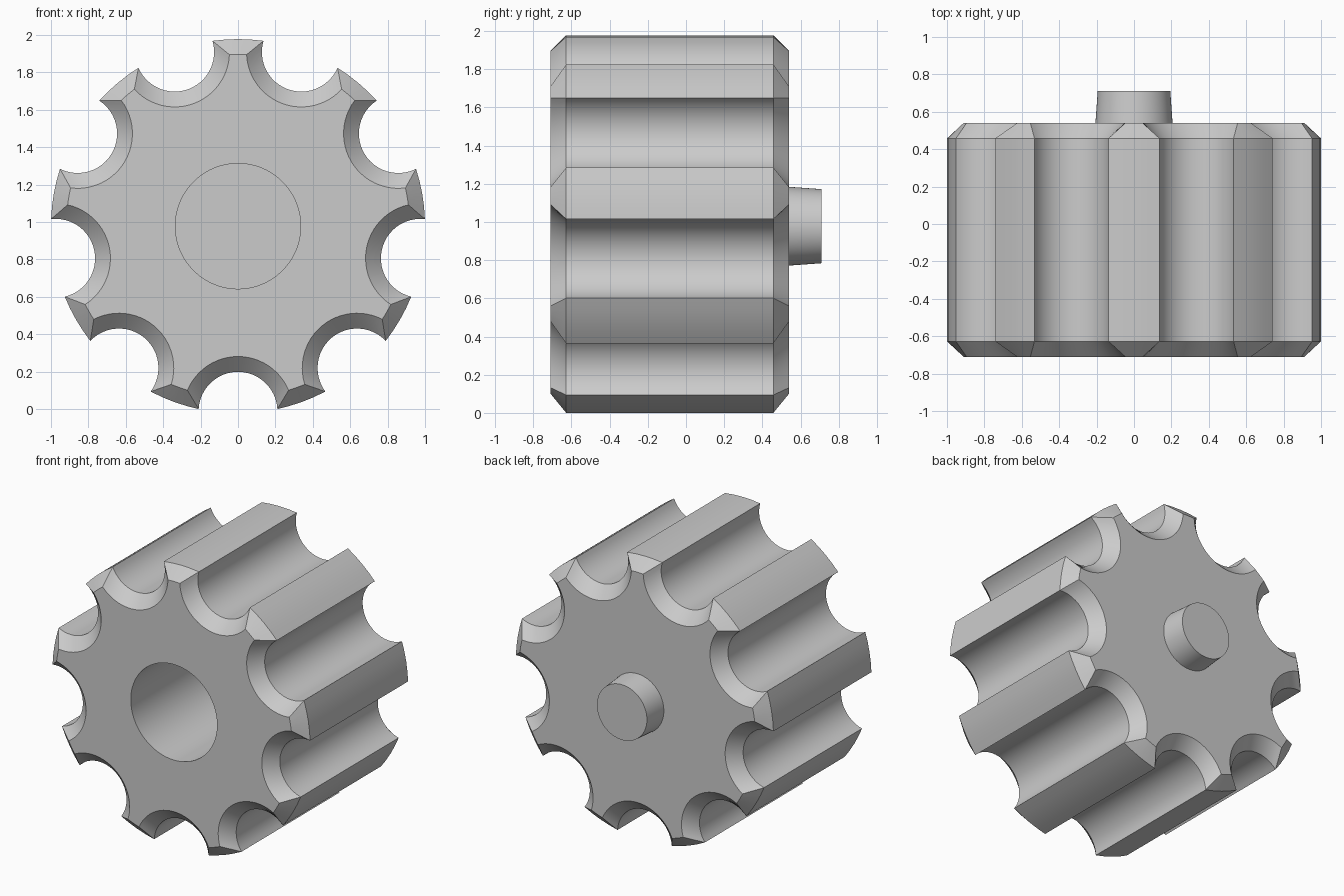
import bpy, bmesh, math

cube = bpy.data.objects.get("Cube")
if cube:
    bpy.data.objects.remove(cube, do_unlink=True)

CENTRE_Z = 0.978
LOBES = 9
OUTER, NOTCH_DIST, NOTCH_R, CHAMFER = 1.0, 0.99, 0.211, 0.082
FRONT, BACK, TIP = -0.71, 0.54, 0.71
HOLE_R, HOLE_END = 0.335, 0.4

grey = bpy.data.materials.new("plain grey")
grey.use_nodes = True
colour = (0.6, 0.6, 0.6, 1)
grey.diffuse_color = colour
grey.node_tree.nodes["Principled BSDF"].inputs["Base Color"].default_value = colour


def fluted_profile(inset, arc_steps=4, notch_steps=24):
    """Outline of the wheel, shrunk inwards by inset, as (x, z) pairs."""
    big, small = OUTER - inset, NOTCH_R + inset
    half = math.acos((NOTCH_DIST**2 + big**2 - small**2) / (2 * NOTCH_DIST * big))
    # half sweep of the scooped arc about its own centre
    sweep = math.atan2(big * math.sin(half), NOTCH_DIST - big * math.cos(half))
    pitch = math.tau / LOBES
    points = []
    for i in range(LOBES):
        mid = -math.pi / 2 + i * pitch
        for k in range(notch_steps):
            a = mid + math.pi + sweep * (1 - 2 * k / notch_steps)
            points.append((NOTCH_DIST * math.cos(mid) + small * math.cos(a),
                           NOTCH_DIST * math.sin(mid) + small * math.sin(a)))
        for k in range(arc_steps):
            a = mid + half + (pitch - 2 * half) * k / arc_steps
            points.append((big * math.cos(a), big * math.sin(a)))
    return points


def circle(radius, angles):
    return [(radius * math.cos(a), radius * math.sin(a)) for a in angles]


def loft(name, sections):
    """Skin a list of (outline, y) sections and cap the ends."""
    bm = bmesh.new()
    rings = [[bm.verts.new((x, y, z)) for x, z in outline] for outline, y in sections]
    count = len(rings[0])
    for a, b in zip(rings, rings[1:]):
        for i in range(count):
            j = (i + 1) % count
            bm.faces.new((a[i], a[j], b[j], b[i]))
    bm.faces.new(rings[0])
    bm.faces.new(rings[-1])
    bmesh.ops.recalc_face_normals(bm, faces=bm.faces)
    mesh = bpy.data.meshes.new(name)
    bm.to_mesh(mesh)
    bm.free()
    mesh.materials.append(grey)
    obj = bpy.data.objects.new(name, mesh)
    obj.location.z = CENTRE_Z
    bpy.context.collection.objects.link(obj)
    bpy.ops.object.select_all(action='DESELECT')
    obj.select_set(True)
    bpy.context.view_layer.objects.active = obj
    bpy.ops.object.shade_smooth_by_angle(angle=math.radians(30))
    return obj


# Fluted wheel with chamfered ends and a blind bore in the front
full, small = fluted_profile(0), fluted_profile(CHAMFER)
bore = circle(HOLE_R, [math.atan2(z, x) for x, z in small])
loft("fluted_wheel", [(bore, HOLE_END), (bore, FRONT), (small, FRONT),
                      (full, FRONT + CHAMFER), (full, BACK - CHAMFER), (small, BACK)])

# Slightly tapered stub on the back
turn = [math.tau * i / 64 for i in range(64)]
loft("back_stub", [(circle(0.207, turn), BACK - 0.01), (circle(0.194, turn), TIP)])
